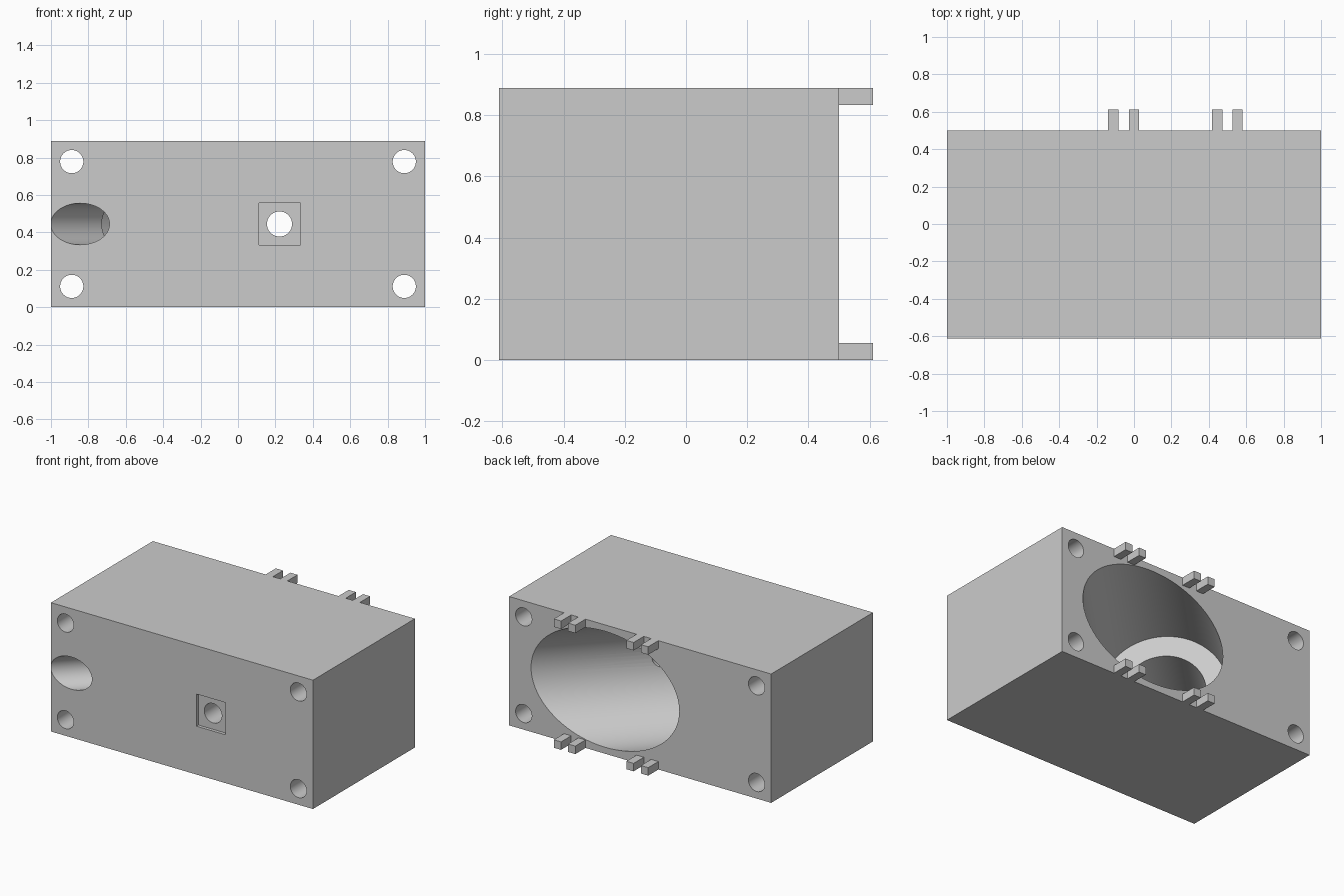
import bpy
import math
from mathutils import Vector

if "Cube" in bpy.data.objects:
    bpy.data.objects.remove(bpy.data.objects["Cube"])

grey = bpy.data.materials.new("light grey")
grey.diffuse_color = (0.6, 0.6, 0.6, 1)
grey.use_nodes = True
grey.node_tree.nodes["Principled BSDF"].inputs["Base Color"].default_value = grey.diffuse_color


def box(name, lo, hi):
    lo, hi = Vector(lo), Vector(hi)
    bpy.ops.mesh.primitive_cube_add(size=1, location=(lo + hi) / 2)
    ob = bpy.context.object
    ob.name = name
    ob.scale = hi - lo
    bpy.ops.object.transform_apply(location=True, rotation=True, scale=True)
    ob.data.materials.append(grey)
    return ob


def rod(name, start, end, radius, sides=64):
    start, end = Vector(start), Vector(end)
    axis = end - start
    bpy.ops.mesh.primitive_cylinder_add(vertices=sides, radius=radius, depth=axis.length,
                                        location=(start + end) / 2,
                                        rotation=axis.to_track_quat('Z', 'Y').to_euler())
    ob = bpy.context.object
    ob.name = name
    bpy.ops.object.transform_apply(location=True, rotation=True, scale=True)
    ob.data.materials.append(grey)
    return ob


def cut(target, cutter):
    cutter.hide_render = True
    mod = target.modifiers.new("cut", 'BOOLEAN')
    mod.operation, mod.solver, mod.object = 'DIFFERENCE', 'EXACT', cutter
    bpy.context.view_layer.objects.active = target
    bpy.ops.object.modifier_apply(modifier=mod.name)
    bpy.data.objects.remove(cutter)


FRONT, BACK, TOP = -0.611, 0.5, 0.889
MID = TOP / 2

# main block
body = box("block", (-1, FRONT, 0), (1, BACK, TOP))

# stepped bore running at 45 degrees from the front left to the back
origin = Vector((-0.844, FRONT, MID))
direction = Vector((1, 1, 0)).normalized()
for radius, a, b in ((0.111, -0.4, 0.6), (0.26, 0.275, 1.0), (0.4, 0.76, 2.3)):
    cut(body, rod("bore_cutter", origin + direction * a, origin + direction * b, radius, 96))

# square recess on the front with a round hole into the bore
cut(body, box("recess_cutter", (0.111, FRONT - 0.1, MID - 0.111), (0.333, FRONT + 0.022, MID + 0.111)))
cut(body, rod("hole_cutter", (0.222, FRONT - 0.1, MID), (0.222, 0.1, MID), 0.067))

# corner bolt holes
for x in (-0.889, 0.889):
    for z in (0.111, TOP - 0.111):
        cut(body, rod("bolt_cutter", (x, FRONT - 0.1, z), (x, BACK + 0.1, z), 0.062))

bpy.ops.object.select_all(action='DESELECT')
body.select_set(True)
bpy.context.view_layer.objects.active = body
bpy.ops.object.shade_smooth_by_angle(angle=math.radians(30))

# paired tabs along the top and bottom of the back
for x in (-0.139, -0.028, 0.417, 0.526):
    for z, edge in ((0, "bottom"), (TOP - 0.055, "top")):
        box(edge + "_tab", (x, BACK, z), (x + 0.055, 0.611, z + 0.055))
